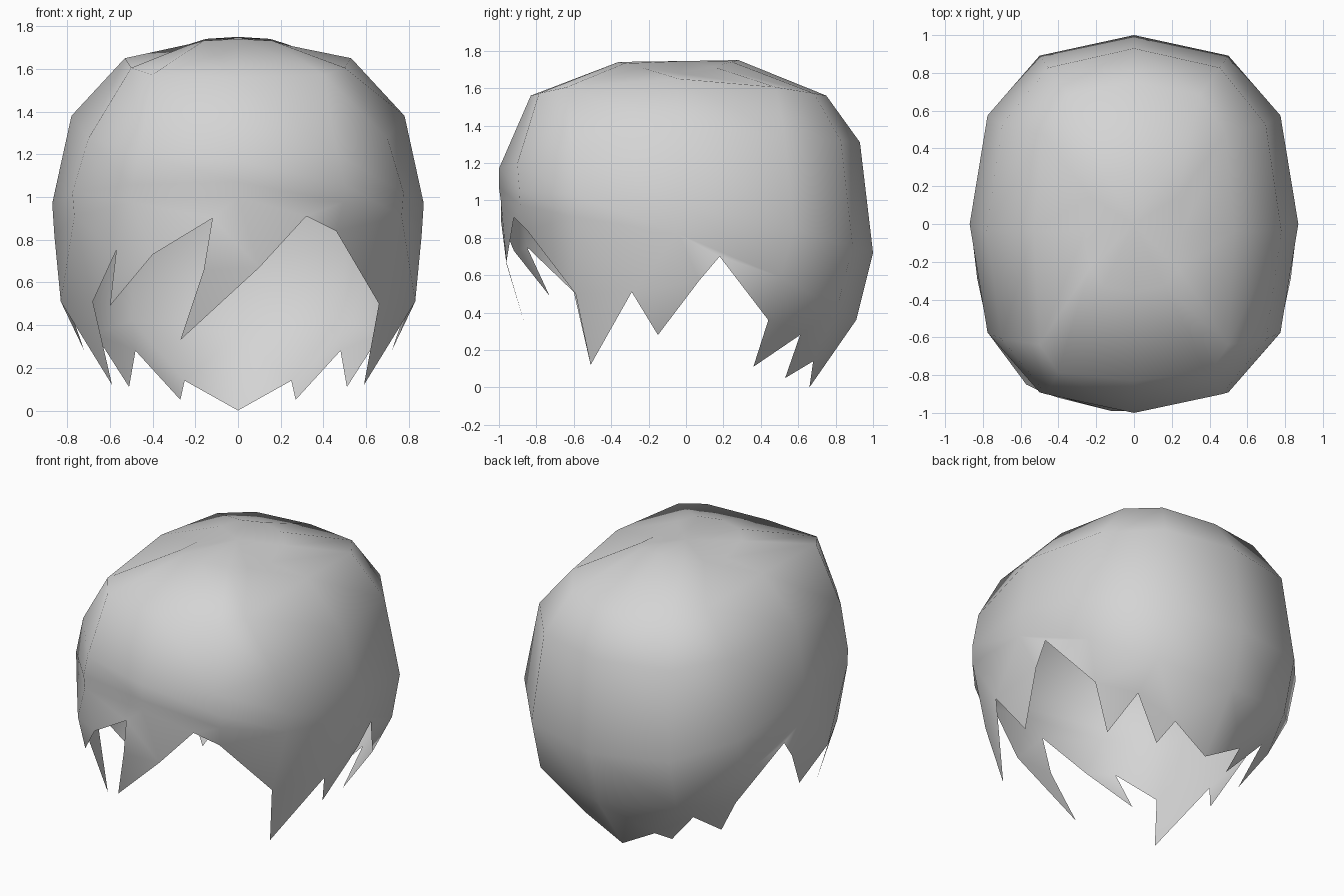
import bpy, bmesh, math
from mathutils import Vector
from mathutils.geometry import delaunay_2d_cdt

default = bpy.data.objects.get("Cube")
if default:
    bpy.data.objects.remove(default)

COLUMNS = 12

# Cap rings: half width, front y, back y, height at the front, side and back,
# then corner roundness at the front and back (lower is squarer)
RINGS = [
    (.26, -.36, .28, 1.74, 1.68, 1.75, .7, .8),
    (.53, -.83, .75, 1.56, 1.65, 1.56, .4, .6),
    (.78, -1.0, .93, 1.17, 1.38, 1.31, .75, .78),
    (.87, -1.0, 1.0, 1.07, .97, .72, .8, .8),
    (.86, -.99, .91, 1.0, .82, .36, .8, .8),
]

# Jagged hem: an uneven fringe, then one side that is mirrored
FRINGE_LEFT = [(.1, -.96, .67), (.32, -.92, .91), (.46, -.85, .84), (.66, -.59, .5)]
SIDE = [(.59, -.51, .12), (.83, -.29, .51), (.72, -.15, .28), (.82, .07, .57),
        (.84, .18, .7), (.67, .44, .36), (.51, .36, .11), (.48, .61, .28),
        (.27, .53, .05), (.25, .68, .14)]
NAPE = [(0, .66, 0)]
FRINGE_RIGHT = [(-.68, -.6, .51), (-.57, -.85, .75), (-.6, -.73, .49), (-.4, -.92, .73),
                (-.12, -.99, .9), (-.16, -.96, .66), (-.27, -.86, .33)]


def rounded(value, power):
    """Bulge a sine or cosine toward a squarer outline."""
    return math.copysign(abs(value) ** power, value)


def ring_points(half_width, front, back, z_front, z_side, z_back, front_power, back_power):
    points = []
    middle = (front + back) / 2
    for i in range(COLUMNS):
        angle = math.tau * i / COLUMNS - math.pi / 2
        c, s = math.cos(angle), math.sin(angle)
        power, z_end = (front_power, z_front) if s < 0 else (back_power, z_back)
        points.append((half_width * rounded(c, power),
                       middle + (back - front) / 2 * rounded(s, power),
                       z_side + (z_end - z_side) * abs(s)))
    return points


def unrolled(vert, lap=0):
    """Place a vertex on the flat strip: distance around from the front, and height."""
    angle = math.atan2(vert.co.x, -vert.co.y) % math.tau
    if math.tau - angle < .001:
        angle = 0
    return Vector((.9 * (angle + lap * math.tau), vert.co.z))


def fill_band(bm, upper, lower):
    """Triangulate the band between two closed loops on its unrolled strip."""
    outline = upper + [upper[0], lower[0]] + lower[::-1]
    laps = [0] * len(upper) + [1, 1] + [0] * len(lower)
    flat = [unrolled(v, lap) for v, lap in zip(outline, laps)]
    result = delaunay_2d_cdt(flat, [], [list(range(len(flat)))], 1, .00001)
    faces, sources = result[2], result[3]
    for face in faces:
        bm.faces.new([outline[sources[i][0]] for i in face])


bm = bmesh.new()

# Rounded cap
rings = [[bm.verts.new(p) for p in ring_points(*ring)] for ring in RINGS]
crown = bm.verts.new((0, 0, 1.745))
for i in range(COLUMNS):
    k = (i + 1) % COLUMNS
    bm.faces.new((crown, rings[0][i], rings[0][k]))
    for top, bottom in zip(rings, rings[1:]):
        bm.faces.new((top[i], bottom[i], bottom[k], top[k]))

# Pointed locks along the hem
mirrored_side = [(-x, y, z) for x, y, z in reversed(SIDE)]
hem = [bm.verts.new(p) for p in FRINGE_LEFT + SIDE + NAPE + mirrored_side + FRINGE_RIGHT]
fill_band(bm, rings[-1], hem)

bmesh.ops.recalc_face_normals(bm, faces=bm.faces)
for face in bm.faces:
    face.smooth = True
mesh = bpy.data.meshes.new("hair_cap")
bm.to_mesh(mesh)
bm.free()
hair = bpy.data.objects.new("hair_cap", mesh)
bpy.context.collection.objects.link(hair)

# Plain grey hair
grey = bpy.data.materials.new("light_grey")
grey.use_nodes = True
color = (.66, .66, .66, 1)
grey.diffuse_color = color
grey.node_tree.nodes["Principled BSDF"].inputs["Base Color"].default_value = color
mesh.materials.append(grey)
